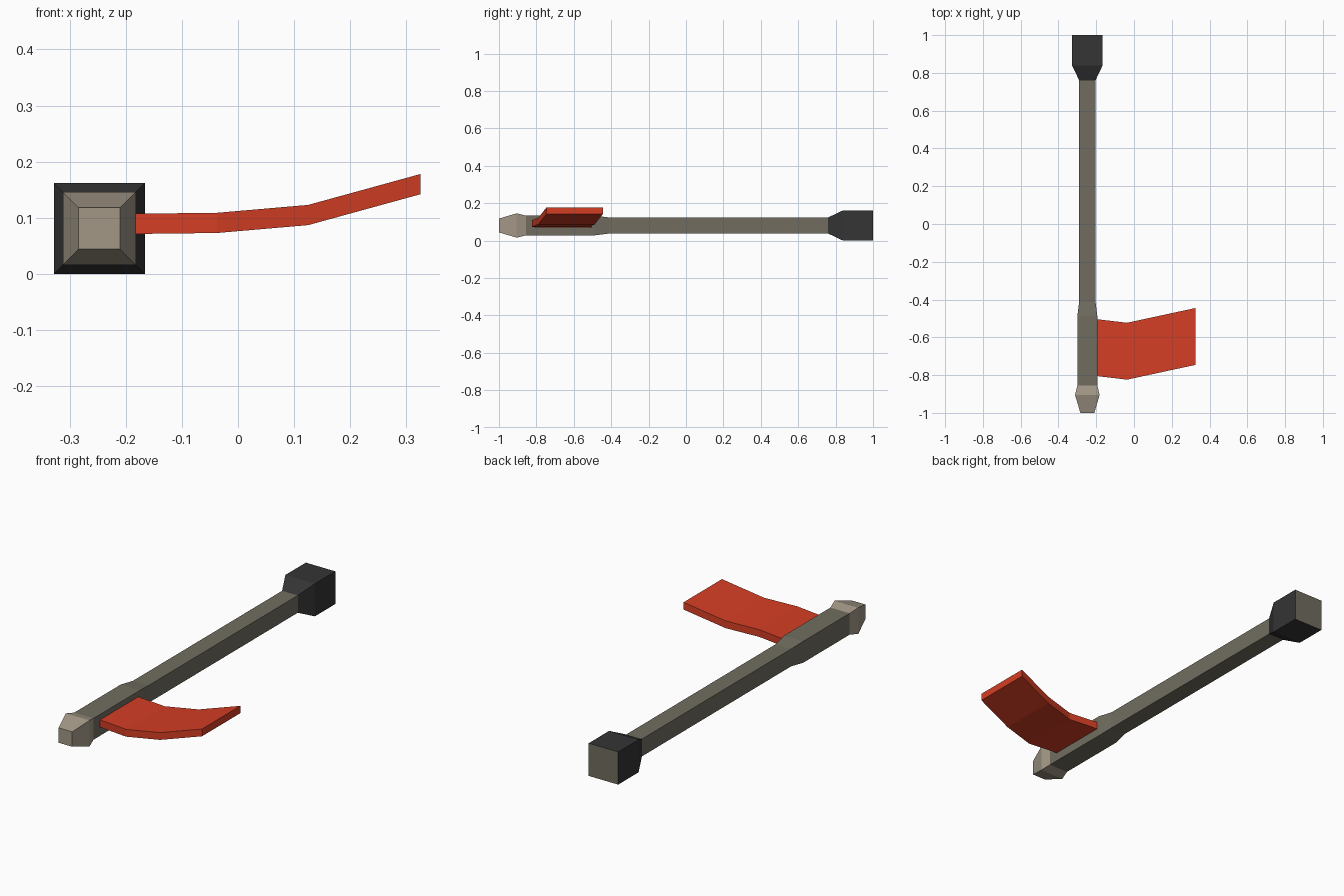
import bpy, bmesh

if "Cube" in bpy.data.objects:
    bpy.data.objects.remove(bpy.data.objects["Cube"])

CX, CZ = -0.247, 0.081   # axis of the shaft, running along y


def material(name, rgb):
    m = bpy.data.materials.new(name)
    m.diffuse_color = (*rgb, 1.0)
    m.use_nodes = True
    m.node_tree.nodes["Principled BSDF"].inputs["Base Color"].default_value = m.diffuse_color
    return m


shaft_grey = material("shaft grey", (0.165, 0.152, 0.118))
tip_grey = material("pale grey", (0.36, 0.31, 0.24))
black = material("black", (0.035, 0.035, 0.035))
red = material("red", (0.66, 0.048, 0.018))


def loft(name, rings, mats):
    """Skin a row of four-point rings and close both ends."""
    bm = bmesh.new()
    loops = [[bm.verts.new(p) for p in ring] for ring in rings]
    for a, b in zip(loops, loops[1:]):
        for i in range(4):
            j = (i + 1) % 4
            bm.faces.new((a[i], a[j], b[j], b[i]))
    bm.faces.new(loops[0])
    bm.faces.new(loops[-1])
    bmesh.ops.recalc_face_normals(bm, faces=bm.faces)
    mesh = bpy.data.meshes.new(name)
    bm.to_mesh(mesh)
    bm.free()
    for m in mats:
        mesh.materials.append(m)
    obj = bpy.data.objects.new(name, mesh)
    bpy.context.collection.objects.link(obj)
    return obj


def bar(name, profile, mats):
    """Square bar along y from (y, half width) pairs."""
    rings = [[(CX + sx * h, y, CZ + sz * h)
              for sx, sz in ((-1, -1), (1, -1), (1, 1), (-1, 1))]
             for y, h in profile]
    return loft(name, rings, mats)


# Shaft with the thicker collar that holds the blade
bar("shaft", [(-0.855, 0.053), (-0.49, 0.053), (-0.41, 0.043), (0.76, 0.043)],
    [shaft_grey])

# Flared, tapering tip at the front
bar("tip", [(-0.855, 0.053), (-0.905, 0.065), (-1.0, 0.037)], [tip_grey])

# Black grip, with its back end face in the shaft colour
grip = bar("grip", [(0.76, 0.043), (0.84, 0.081), (1.0, 0.081)],
           [black, shaft_grey])
for f in grip.data.polygons:
    if f.normal.y > 0.9 and f.center.y > 0.99:
        f.material_index = 1

# Curved blade: (x, near y, underside z) stations
stations = [(-0.205, -0.804, 0.071), (-0.037, -0.824, 0.073),
            (0.125, -0.789, 0.087), (0.325, -0.746, 0.142)]
W, T = 0.301, 0.036
loft("blade", [[(x, y, z), (x, y + W, z), (x, y + W, z + T), (x, y, z + T)]
               for x, y, z in stations], [red])
